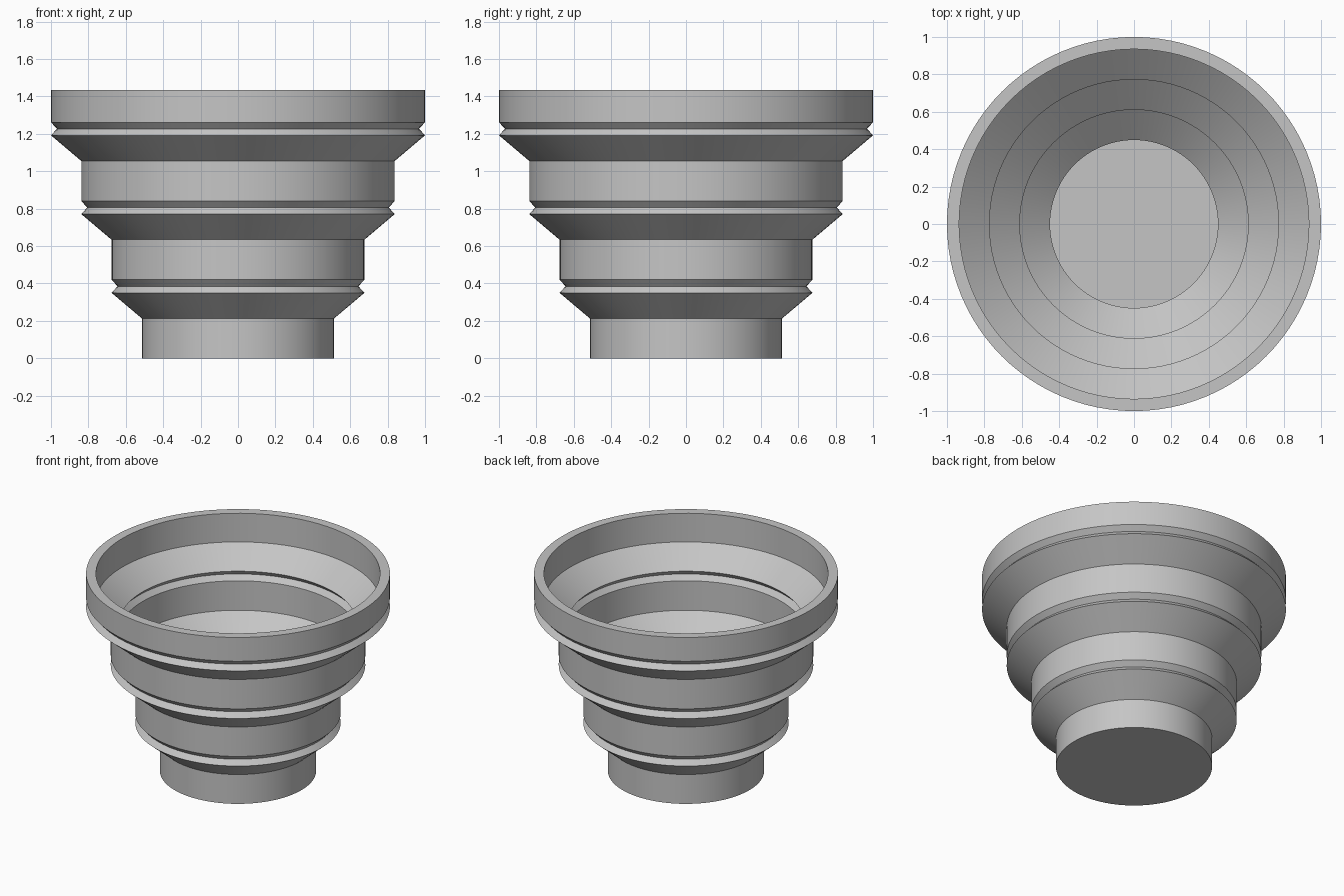
import bpy, bmesh
from math import pi, radians
from mathutils import Vector

SEGMENTS = 96
TIERS = 4
STEP_R, STEP_Z = 0.162, 0.421   # growth of each tier
BASE_R, TOP_Z = 0.514, 1.435
WALL, FLOOR = 0.065, 0.06
NOTCH = 0.035                   # folding crease size

if "Cube" in bpy.data.objects:
    bpy.data.objects.remove(bpy.data.objects["Cube"], do_unlink=True)

grey = bpy.data.materials.new("grey silicone")
grey.use_nodes = True
colour = (0.56, 0.56, 0.56, 1)
grey.diffuse_color = colour
grey.node_tree.nodes["Principled BSDF"].inputs["Base Color"].default_value = colour

# Outer wall: straight band, flare, then an inward crease at each tier
outer = [(0, 0), (BASE_R, 0)]
for i in range(TIERS - 1):
    r, z = BASE_R + i * STEP_R, 0.213 + i * STEP_Z
    wide = r + STEP_R
    outer += [(r, z), (wide, z + 0.137),
              (wide - 0.032, z + 0.137 + NOTCH), (wide, z + 0.137 + 2 * NOTCH)]
outer.append((BASE_R + 3 * STEP_R, TOP_Z))

# Inner wall: outward crease below each flare
inner = [(0, FLOOR), (BASE_R - WALL, FLOOR)]
for i in range(TIERS - 1):
    r, z = BASE_R - WALL + i * STEP_R, 0.213 + i * STEP_Z
    inner += [(r, z - NOTCH), (r + 0.032, z), (r, z + NOTCH),
              (r + STEP_R, z + 0.137 + NOTCH)]
inner.append((BASE_R - WALL + 3 * STEP_R, TOP_Z))

# Revolve the closed section into the cup
bm = bmesh.new()
verts = [bm.verts.new((r, 0, z)) for r, z in outer + inner[::-1]]
edges = [bm.edges.new(pair) for pair in zip(verts, verts[1:])]
bmesh.ops.spin(bm, geom=verts + edges, cent=Vector(), axis=(0, 0, 1),
               angle=2 * pi, steps=SEGMENTS)
bmesh.ops.remove_doubles(bm, verts=bm.verts[:], dist=0.0005)
bmesh.ops.recalc_face_normals(bm, faces=bm.faces[:])
mesh = bpy.data.meshes.new("collapsible_cup")
bm.to_mesh(mesh)
bm.free()
mesh.materials.append(grey)

cup = bpy.data.objects.new("collapsible_cup", mesh)
bpy.context.collection.objects.link(cup)
bpy.ops.object.select_all(action="DESELECT")
cup.select_set(True)
bpy.context.view_layer.objects.active = cup
bpy.ops.object.shade_smooth_by_angle(angle=radians(25))
